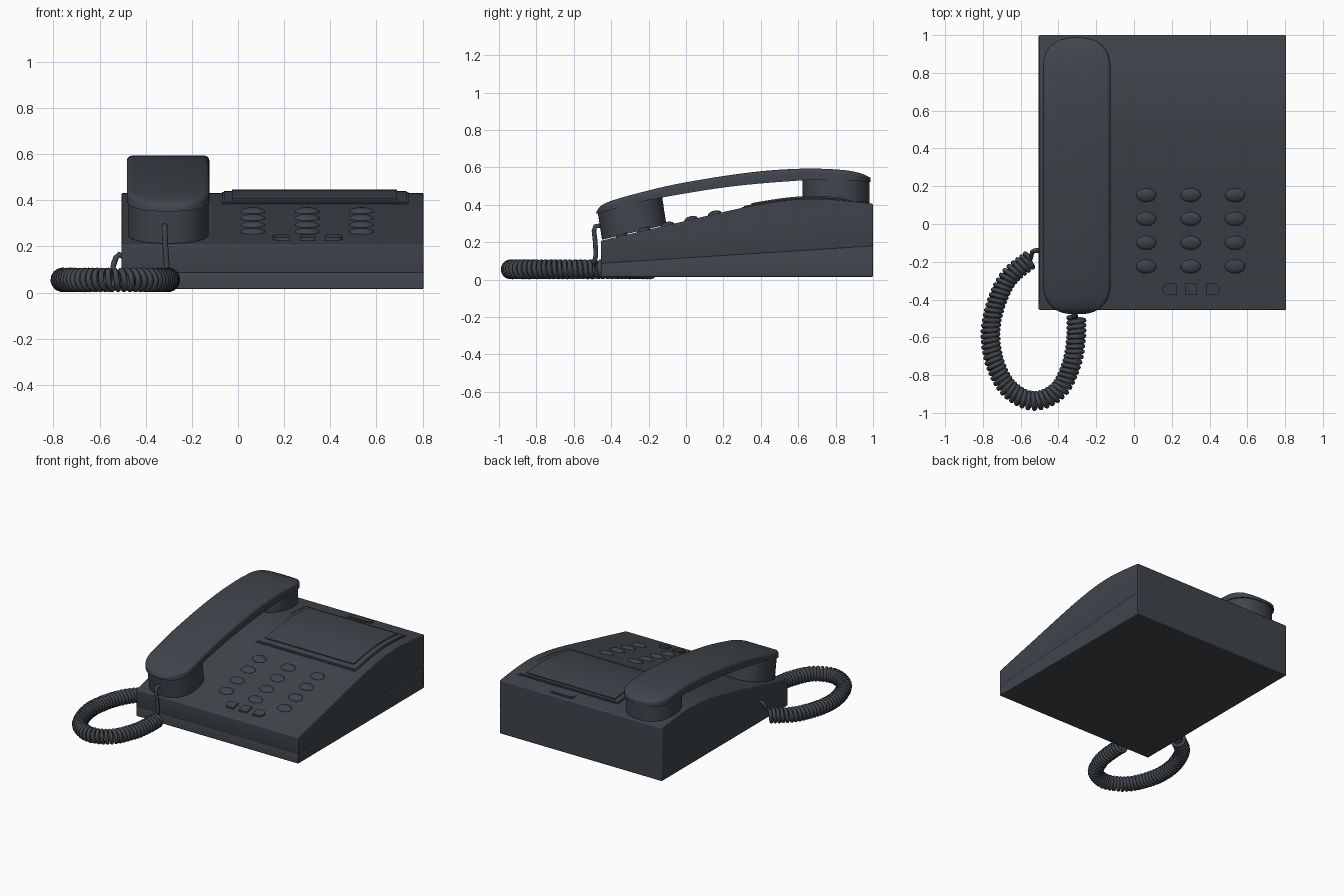
import bpy, bmesh, math
from mathutils import Vector

if "Cube" in bpy.data.objects:
    bpy.data.objects.remove(bpy.data.objects["Cube"])

mat = bpy.data.materials.new("dark slate plastic")
mat.diffuse_color = (0.050, 0.060, 0.072, 1)
mat.use_nodes = True
mat.node_tree.nodes["Principled BSDF"].inputs["Base Color"].default_value = mat.diffuse_color


def finish(obj, angle=35):
    obj.data.materials.clear()
    obj.data.materials.append(mat)
    bpy.ops.object.select_all(action='DESELECT')
    obj.select_set(True)
    bpy.context.view_layer.objects.active = obj
    bpy.ops.object.shade_smooth_by_angle(angle=math.radians(angle))
    return obj


def from_bmesh(name, bm, angle=35):
    bmesh.ops.recalc_face_normals(bm, faces=bm.faces[:])
    me = bpy.data.meshes.new(name)
    bm.to_mesh(me)
    bm.free()
    obj = bpy.data.objects.new(name, me)
    bpy.context.collection.objects.link(obj)
    return finish(obj, angle)


def curve(pts):
    """Smooth 1D interpolation through (y, z) points."""
    n = len(pts)
    def slope(i):
        a, b = pts[max(i - 1, 0)], pts[min(i + 1, n - 1)]
        return (b[1] - a[1]) / (b[0] - a[0])
    def f(y):
        i = max(0, min(n - 2, sum(p[0] <= y for p in pts) - 1))
        (a, za), (b, zb) = pts[i], pts[i + 1]
        h = b - a
        t = max(0.0, min(1.0, (y - a) / h))
        return ((2*t**3 - 3*t**2 + 1) * za + (t**3 - 2*t**2 + t) * h * slope(i)
                + (3*t**2 - 2*t**3) * zb + (t**3 - t**2) * h * slope(i + 1))
    return f


def loft(name, rings, angle=35):
    """Closed solid through rings of equal point count."""
    bm = bmesh.new()
    vs = [[bm.verts.new(p) for p in r] for r in rings]
    n = len(vs[0])
    for a, b in zip(vs, vs[1:]):
        for i in range(n):
            bm.faces.new((a[i], a[(i + 1) % n], b[(i + 1) % n], b[i]))
    bm.faces.new(vs[0])
    bm.faces.new(vs[-1])
    return from_bmesh(name, bm, angle)


def spread(a, b, n):
    return [a + (b - a) * i / n for i in range(n + 1)]


# Top surface of the base, used to seat everything on it
surf = curve([(-0.455, 0.208), (-0.1, 0.291), (0.25, 0.373), (0.4, 0.403),
              (0.55, 0.425), (0.68, 0.432), (0.82, 0.425), (1.0, 0.405)])

# Base: side profile swept across the width, with a shallow seam groove
bm = bmesh.new()
profile = [(-0.455, 0.015)] + [(y, surf(y)) for y in spread(-0.455, 1.0, 40)] + [(1.0, 0.015)]
face = bm.faces.new([bm.verts.new((-0.505, y, z)) for y, z in profile])
ext = bmesh.ops.extrude_face_region(bm, geom=[face])
bmesh.ops.translate(bm, verts=[v for v in ext["geom"] if isinstance(v, bmesh.types.BMVert)],
                    vec=(1.31, 0, 0))
for off in (-0.005, 0.005, 0.0):
    cut = bmesh.ops.bisect_plane(bm, geom=bm.verts[:] + bm.edges[:] + bm.faces[:],
                                 plane_co=(0, -0.455, 0.087 + off), plane_no=(0, -0.064, 1))
for v in {g for g in cut["geom_cut"] if isinstance(g, bmesh.types.BMVert)}:
    v.co.x += 0.002 if v.co.x < 0 else -0.002
    if v.co.y < -0.4:
        v.co.y += 0.002
base = from_bmesh("phone_base", bm)
bev = base.modifiers.new("soft_edges", 'BEVEL')
bev.width, bev.segments, bev.limit_method, bev.angle_limit = 0.006, 2, 'ANGLE', math.radians(50)


# Display: stacked plates that follow the curved top
def plate(name, x0, x1, y0, y1, h):
    return loft(name, [[(x0, y, surf(y) - 0.01), (x1, y, surf(y) - 0.01),
                        (x1, y, surf(y) + h), (x0, y, surf(y) + h)]
                       for y in spread(y0, y1, 16)])


plate("display_rim", -0.07, 0.74, 0.30, 0.885, 0.004)
plate("display_frame", -0.06, 0.73, 0.31, 0.875, 0.008)
plate("display_screen", -0.025, 0.69, 0.35, 0.855, 0.015)


# Small buttons with an outline, raised above the base
def button(name, outline, h):
    return loft(name, [[(x, y, surf(y) - 0.01) for x, y in outline],
                       [(x, y, surf(y) + h) for x, y in outline]])


def pill(cx, cy, hw, r, left=True, right=True):
    pts = []
    for side, rounded in ((1, right), (-1, left)):
        if rounded:
            pts += [(cx + side * (hw - r) + side * r * math.cos(a), cy + side * r * math.sin(a))
                    for a in spread(-math.pi / 2, math.pi / 2, 10)]
        else:
            pts += [(cx + side * hw, cy - side * r), (cx + side * hw, cy + side * r)]
    return pts


button("indicator_ring", pill(0.332, 0.942, 0.098, 0.033), 0.004)
button("indicator_light", pill(0.332, 0.942, 0.086, 0.022), 0.007)
button("function_key_left", pill(0.187, -0.345, 0.037, 0.03, True, False), 0.012)
button("function_key_middle", pill(0.302, -0.345, 0.032, 0.03, False, False), 0.012)
button("function_key_right", pill(0.417, -0.345, 0.037, 0.03, False, True), 0.012)

# Keypad: three by four domed oval keys
for row, y in enumerate((0.153, 0.027, -0.1, -0.225)):
    for col, x in enumerate((0.065, 0.3, 0.535)):
        bpy.ops.mesh.primitive_uv_sphere_add(segments=28, ring_count=14, radius=1,
                                             location=(x, y, surf(y)),
                                             rotation=(math.atan(0.233), 0, 0))
        key = bpy.context.object
        key.name = f"number_key_{row * 3 + col + 1}"
        key.scale = (0.053, 0.037, 0.018)
        finish(key, 60)

# Handset handle: rounded sections along an arched path
HX, HW, Y0, Y1 = -0.303, 0.179, -0.478, 0.987
top = curve([(-0.478, 0.366), (-0.455, 0.395), (-0.40, 0.421), (-0.25, 0.464), (-0.03, 0.515),
             (0.34, 0.573), (0.61, 0.593), (0.82, 0.588), (0.93, 0.57), (0.987, 0.545)])
under = curve([(-0.478, 0.352), (-0.30, 0.402), (-0.14, 0.437), (0.235, 0.497),
               (0.61, 0.53), (0.8, 0.535), (0.987, 0.522)])
rings = []
for t in spread(0.03, math.pi - 0.03, 60):
    y = (Y0 + Y1) / 2 - (Y1 - Y0) / 2 * math.cos(t)
    u = max(0, 1 - min(y - Y0, Y1 - y) / 0.17)
    w = HW * max(0.02, 1 - u ** 2.5) ** 0.4
    zt, zb = top(y), under(y)
    r = min(0.022, (zt - zb) * 0.45, w * 0.4)
    arc = [(w - r + r * math.cos(a), zt - r + r * math.sin(a)) for a in spread(0, math.pi / 2, 5)]
    sec = [(w, zb)] + arc + [(-x, z) for x, z in reversed(arc)] + [(-w, zb)]
    rings.append([(HX + x, y, z) for x, z in sec])
loft("handset_handle", rings, 50)


# Ear and mouth cups: rounded drums between handle and base
def cup_ring(cy, ry, zf, rx=0.175, n=48, e=2.3):
    pts = []
    for i in range(n):
        c, s = math.cos(2 * math.pi * i / n), math.sin(2 * math.pi * i / n)
        y = cy + ry * math.copysign(abs(s) ** (2 / e), s)
        pts.append((HX + rx * math.copysign(abs(c) ** (2 / e), c), y, zf(y)))
    return pts


loft("mouth_cup", [cup_ring(-0.277, 0.172, lambda y: surf(y) + 0.004),
                   cup_ring(-0.300, 0.172, lambda y: under(y) + 0.006)])
loft("ear_cup", [cup_ring(0.802, 0.18, lambda y: surf(y) - 0.005),
                 cup_ring(0.802, 0.18, lambda y: under(y) + 0.006)])

# Coiled cord: helix around a planar loop, with straight leads at both ends
loop = [(-0.545, -0.185), (-0.66, -0.28), (-0.73, -0.42), (-0.76, -0.58), (-0.735, -0.74),
        (-0.66, -0.875), (-0.53, -0.937), (-0.40, -0.88), (-0.33, -0.74),
        (-0.307, -0.61), (-0.305, -0.49)]
px = curve([(i, p[0]) for i, p in enumerate(loop)])
py = curve([(i, p[1]) for i, p in enumerate(loop)])
CZ, CR, STEPS, TURNS = 0.055, 0.041, 900, 56
path = [Vector((px(k), py(k), CZ)) for k in spread(0, len(loop) - 1, STEPS)]
total = sum((b - a).length for a, b in zip(path, path[1:]))
pts = [Vector(p) for p in ((-0.495, -0.14, 0.155), (-0.515, -0.14, 0.165),
                           (-0.53, -0.142, 0.15), (-0.54, -0.15, 0.12))]
dist = 0.0
for i, p in enumerate(path):
    a, b = path[max(i - 1, 0)], path[min(i + 1, STEPS)]
    if i:
        dist += (p - a).length
    d = (b - a).normalized()
    side = Vector((-d.y, d.x, 0))
    ang = math.pi / 2 + 2 * math.pi * TURNS * dist / total
    pts.append(p + CR * (math.cos(ang) * side + math.sin(ang) * Vector((0, 0, 1))))
pts += [Vector(p) for p in ((-0.31, -0.482, 0.13), (-0.315, -0.485, 0.2), (-0.318, -0.492, 0.26),
                            (-0.318, -0.485, 0.285), (-0.318, -0.45, 0.29))]
cu = bpy.data.curves.new("coiled_cord", 'CURVE')
cu.dimensions = '3D'
cu.bevel_depth, cu.bevel_resolution, cu.use_fill_caps = 0.0125, 2, True
spl = cu.splines.new('POLY')
spl.points.add(len(pts) - 1)
for sp, p in zip(spl.points, pts):
    sp.co = (*p, 1)
spl.use_smooth = True
cu.materials.append(mat)
cord = bpy.data.objects.new("coiled_cord", cu)
bpy.context.collection.objects.link(cord)
